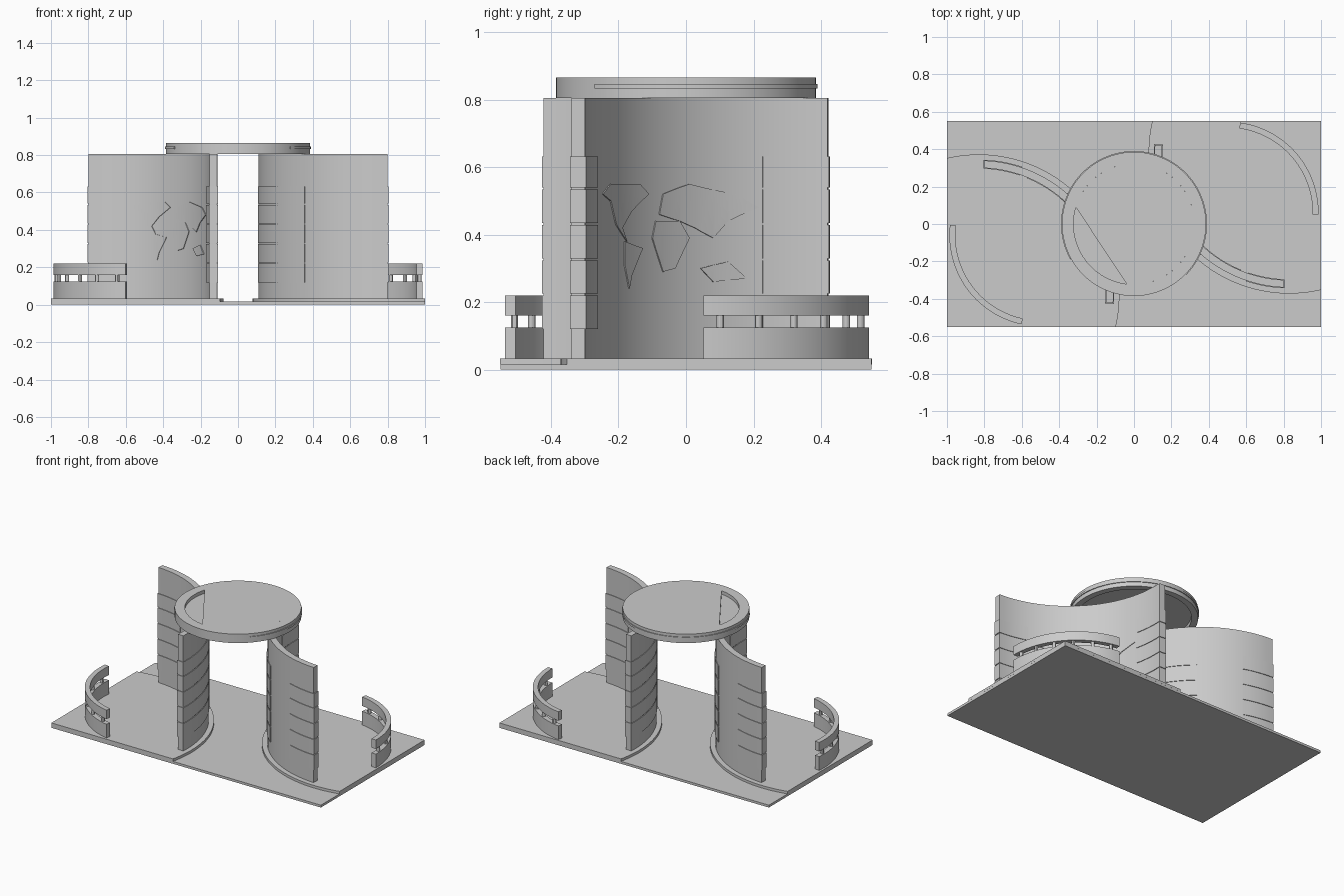
import bpy, bmesh, math

if "Cube" in bpy.data.objects:
    bpy.data.objects.remove(bpy.data.objects["Cube"])

grey = bpy.data.materials.new("light_grey")
grey.diffuse_color = (0.6, 0.6, 0.6, 1)
grey.use_nodes = True
grey.node_tree.nodes["Principled BSDF"].inputs["Base Color"].default_value = grey.diffuse_color

C = (-0.83, -0.38)     # centre shared by the left platform and its curved wall
R_IN, R_OUT = 0.68, 0.72


def finish(name, bm, turned=False):
    bmesh.ops.recalc_face_normals(bm, faces=bm.faces)
    me = bpy.data.meshes.new(name)
    bm.to_mesh(me)
    bm.free()
    me.materials.append(grey)
    ob = bpy.data.objects.new(name, me)
    bpy.context.collection.objects.link(ob)
    if turned:
        ob.rotation_euler.z = math.pi
    bpy.ops.object.select_all(action='DESELECT')
    ob.select_set(True)
    bpy.context.view_layer.objects.active = ob
    bpy.ops.object.shade_smooth_by_angle(angle=math.radians(30))
    return ob


def arc(c, r, a0, a1, n):
    return [(c[0] + r * math.cos(math.radians(a0 + (a1 - a0) * i / n)),
             c[1] + r * math.sin(math.radians(a0 + (a1 - a0) * i / n))) for i in range(n + 1)]


def add_prism(bm, pts, z0, z1):
    lo = [bm.verts.new((x, y, z0)) for x, y in pts]
    hi = [bm.verts.new((x, y, z1)) for x, y in pts]
    bm.faces.new(lo[::-1])
    bm.faces.new(hi)
    for i in range(len(pts)):
        j = (i + 1) % len(pts)
        bm.faces.new((lo[i], lo[j], hi[j], hi[i]))


def add_sector(bm, c, r0, r1, z0, z1, a0, a1):
    """Curved bar of rectangular section; a full turn gives a ring."""
    full = a1 - a0 >= 360
    n = max(2, round((a1 - a0) / 3))
    inner, outer = arc(c, r0, a0, a1, n), arc(c, r1, a0, a1, n)
    rings = []
    for i in range(n if full else n + 1):
        p, q = inner[i], outer[i]
        rings.append([bm.verts.new(v) for v in
                      ((*p, z0), (*q, z0), (*q, z1), (*p, z1))])
    for i in range(n):
        a, b = rings[i], rings[(i + 1) % len(rings)]
        for k in range(4):
            m = (k + 1) % 4
            bm.faces.new((a[k], a[m], b[m], b[k]))
    if not full:
        bm.faces.new(rings[0])
        bm.faces.new(rings[-1][::-1])


def prism(name, pts, z0, z1, turned=False):
    bm = bmesh.new()
    add_prism(bm, pts, z0, z1)
    return finish(name, bm, turned)


def sectors(name, bars, turned=False):
    bm = bmesh.new()
    for bar in bars:
        add_sector(bm, *bar)
    return finish(name, bm, turned)


# Ground slab
prism("base_slab", [(-1, -.55), (1, -.55), (1, .55), (-1, .55)], 0, 0.016)

# Relief outlines, (x, z) in hundredths, wrapped on the hollow wall face
LANDS = [
    [(-57, 52), (-52, 55), (-39, 55), (-36, 52), (-42, 47), (-46, 42),
     (-44, 38), (-49, 43), (-52, 50)],
    [(-45, 38), (-38, 36), (-42, 28), (-43, 24), (-45, 31)],
    [(-34, 44), (-28, 44), (-26, 39), (-29, 30), (-32, 29), (-35, 39)],
    [(-33, 46), (-32, 52), (-26, 55), (-19, 52), (-17, 48), (-20, 44),
     (-22, 39), (-25, 42), (-28, 44)],
    [(-24, 30), (-20, 32), (-18, 27), (-22, 26)],
]
ROWS = [0.12, 0.225, 0.33, 0.435, 0.54, 0.637]


def land_relief(turned):
    bm = bmesh.new()
    for land in LANDS:
        bm.faces.new([bm.verts.new((x / 100, 0, z / 100)) for x, z in land])
    for i in range(22):      # slice so the relief follows the curve
        bmesh.ops.bisect_plane(bm, geom=bm.verts[:] + bm.edges[:] + bm.faces[:],
                               plane_co=(-0.58 + i * 0.02, 0, 0), plane_no=(1, 0, 0))
    skin = bm.faces[:]
    bmesh.ops.extrude_face_region(bm, geom=skin)
    front = {v for f in skin for v in f.verts}
    for v in bm.verts:
        r = R_IN - 0.004 if v in front else R_IN + 0.002
        a = math.acos((v.co.x - C[0]) / R_IN)
        v.co.x, v.co.y = C[0] + r * math.cos(a), C[1] + r * math.sin(a)
    finish("wall_relief", bm, turned)


for turned in (False, True):
    # Raised platform with curved edge
    prism("platform", [(-1, -.55)] + arc(C, .752, -13.1, 103.1, 48), 0.016, 0.033, turned)

    # Tall curved wall
    sectors("curved_wall", [(C, R_IN, R_OUT, 0.033, 0.805, -3.3, 87.5)], turned)

    # Stacked cladding panels at both wall ends
    bars = []
    for z0, z1 in zip(ROWS, ROWS[1:]):
        z1 -= 0.006
        bars += [(C, .676, .724, z0, z1, 71.3, 87.9),
                 (C, .676, .724, z0, z1, -3.7, 13),
                 (C, .71, .724, z0, z1, 13, 49)]
    sectors("wall_panels", bars, turned)
    land_relief(turned)

    # Low curved railing: lower wall, top rail and short posts
    c = (-0.5, -0.06)
    a0, a1 = (179, 262) if turned else (173.5, 258)
    sectors("railing_bars", [(c, .455, .487, .033, .125, a0, a1),
                             (c, .455, .487, .16, .22, a0, a1)], turned)
    bm = bmesh.new()
    for i in range(6):
        a = a0 + 6 + (a1 - a0 - 12) * i / 5
        x, y = arc(c, .471, a, a + 1, 1)[0]
        add_prism(bm, arc((x, y), .011, 0, 330, 11), .12, .165)
    finish("railing_posts", bm, turned)

# Round canopy: rim, ceiling and upper deck with a segment-shaped recess
O = (0, 0)
sectors("canopy_rim", [(O, .345, .385, .805, .865, 0, 360)])
prism("canopy_ceiling", arc(O, .347, 0, 357, 119), .833, .842)
A0, A1, RH = 164, 263, .323
prism("canopy_deck", arc(O, RH, A1 - 360, A0, 87), .842, .865)
sectors("canopy_deck_edge", [(O, RH, .346, .842, .865, 0, 360)])

# Raised band around the canopy rim
sectors("canopy_band", [(O, .38, .39, .833, .846, -44, 209)])
